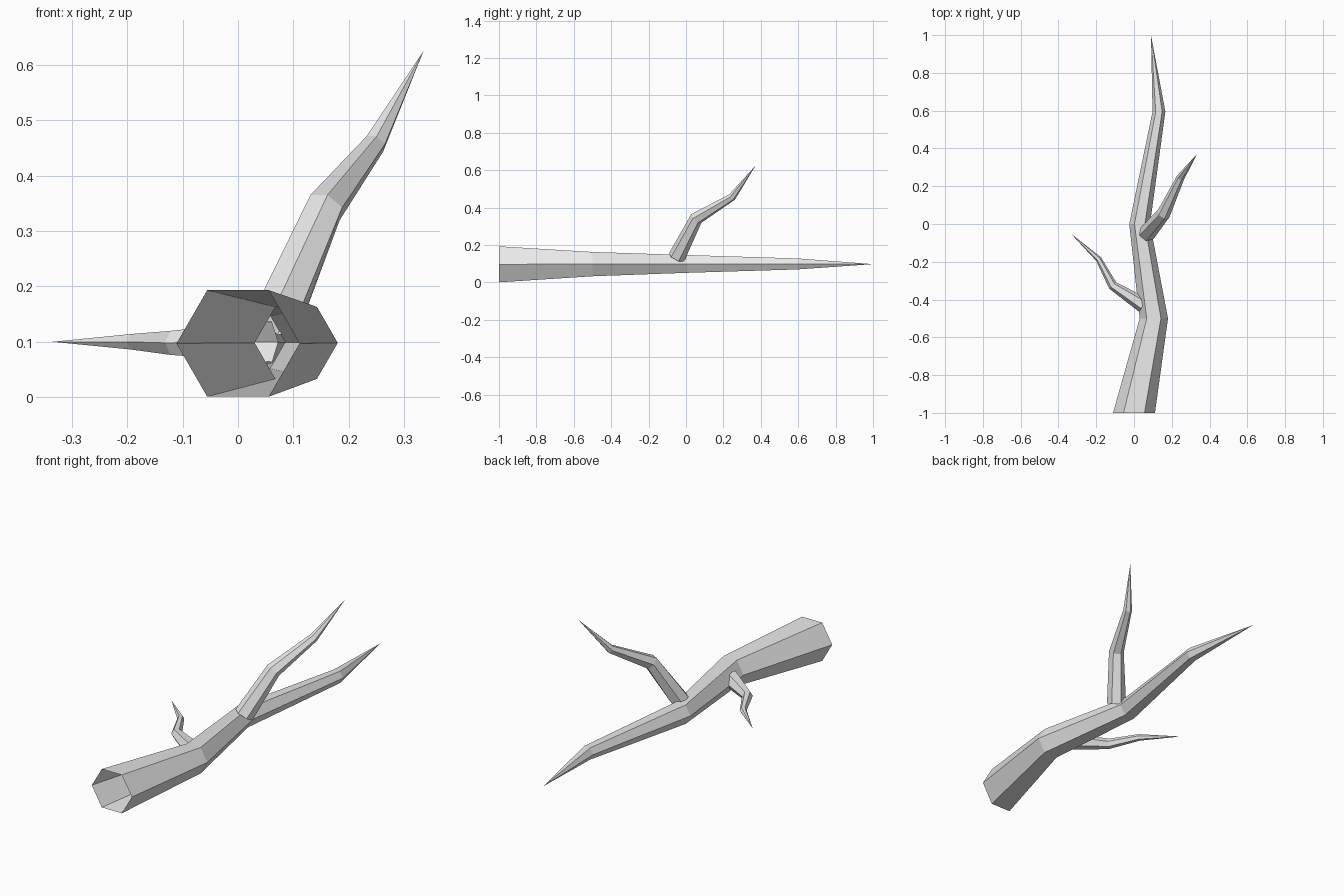
import bpy
import bmesh
import math
from mathutils import Vector

cube = bpy.data.objects.get("Cube")
if cube:
    bpy.data.objects.remove(cube, do_unlink=True)

# One plain grey material
grey = bpy.data.materials.new("light_grey")
grey.use_nodes = True
colour = (0.8, 0.8, 0.8, 1.0)
grey.diffuse_color = colour
grey.node_tree.nodes["Principled BSDF"].inputs["Base Color"].default_value = colour

SIDES = 6


def limb(name, path, radii, axis=None):
    """Open six-sided tube along a path, closing to a point at its last point.
    Rings are mitred at each bend unless a fixed axis is given."""
    pts = [Vector(p) for p in path]
    bm = bmesh.new()
    rings = []
    for i, radius in enumerate(radii):
        ahead = (pts[i + 1] - pts[i]).normalized()
        behind = (pts[i] - pts[i - 1]).normalized() if i else ahead
        n = Vector(axis) if axis else (ahead + behind).normalized()
        u = n.cross(Vector((0, 0, 1))).normalized()
        v = u.cross(n)
        ring = []
        for k in range(SIDES):
            a = math.tau * k / SIDES
            ring.append(bm.verts.new(pts[i] + radius * (math.cos(a) * u + math.sin(a) * v)))
        rings.append(ring)
    tip = bm.verts.new(pts[-1])
    for k in range(SIDES):
        j = (k + 1) % SIDES
        for a, b in zip(rings, rings[1:]):
            bm.faces.new((a[k], b[k], b[j], a[j]))
        bm.faces.new((rings[-1][k], tip, rings[-1][j]))
    mesh = bpy.data.meshes.new(name)
    bm.normal_update()
    bm.to_mesh(mesh)
    bm.free()
    mesh.materials.append(grey)
    obj = bpy.data.objects.new(name, mesh)
    bpy.context.collection.objects.link(obj)
    return obj


# Main bough, hollow and open at the front
limb("main_bough",
     [(0, -1, 0.097), (0.105, -0.5, 0.098), (0.03, 0, 0.099),
      (0.132, 0.595, 0.099), (0.09, 1, 0.098)],
     [0.111, 0.075, 0.055, 0.034], axis=(0, 1, 0))

# Twig rising to the upper left
limb("upper_twig",
     [(0.068, -0.05, 0.135), (0.157, 0.055, 0.342),
      (0.247, 0.247, 0.457), (0.335, 0.372, 0.625)],
     [0.046, 0.036, 0.021])

# Small level twig on the right
limb("side_twig",
     [(0.05, -0.43, 0.1), (-0.113, -0.325, 0.098),
      (-0.188, -0.185, 0.1), (-0.335, -0.05, 0.1)],
     [0.042, 0.025, 0.016])
